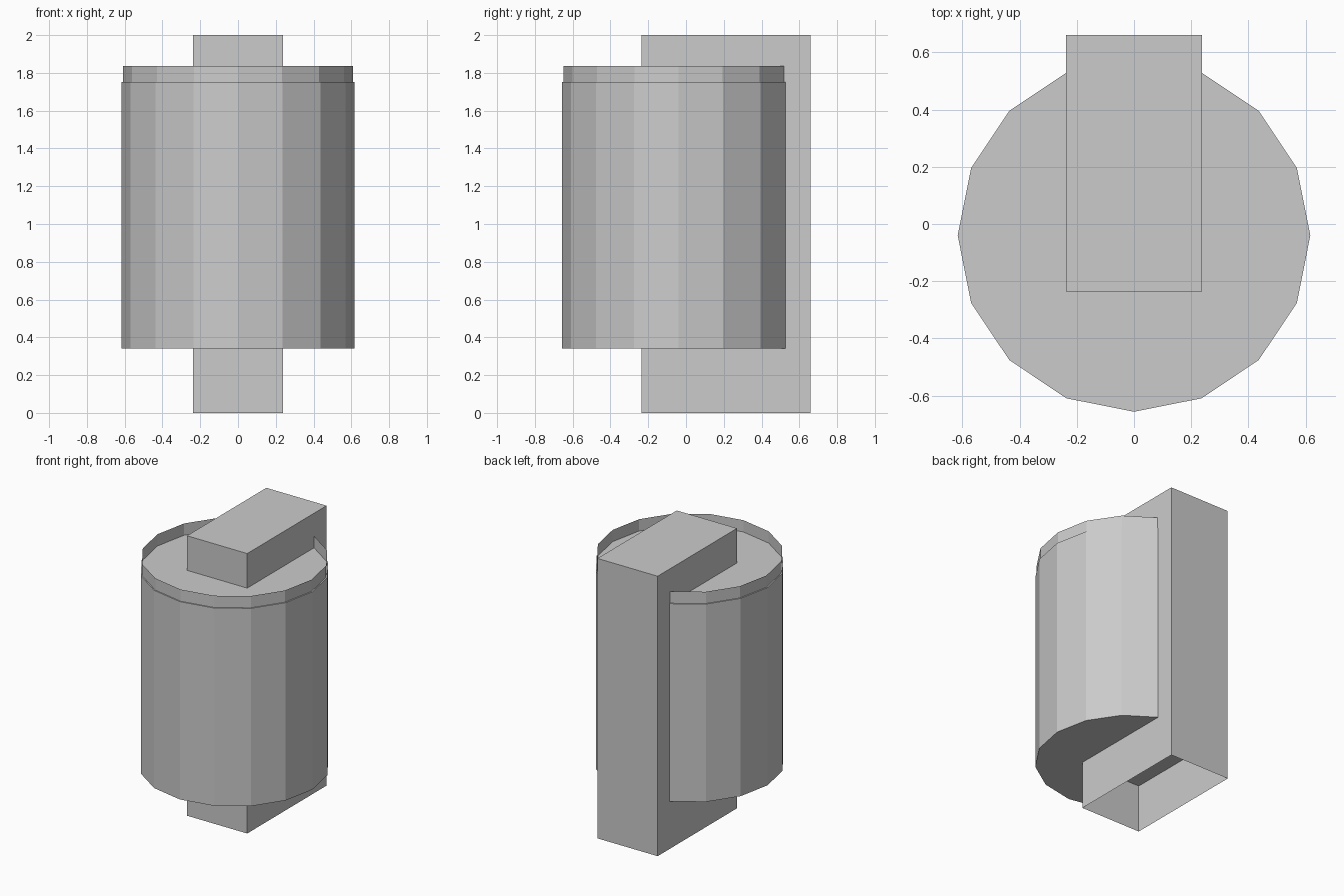
import bpy
import bmesh
from mathutils import Matrix, Vector

cube = bpy.data.objects.get("Cube")
if cube:
    bpy.data.objects.remove(cube, do_unlink=True)

grey = bpy.data.materials.new("plain grey")
grey.use_nodes = True
colour = (0.6, 0.6, 0.6, 1)
grey.diffuse_color = colour
grey.node_tree.nodes["Principled BSDF"].inputs["Base Color"].default_value = colour

SIDES = 16
CENTRE_Y = -0.04


def add_object(name, bm):
    bmesh.ops.recalc_face_normals(bm, faces=bm.faces)
    mesh = bpy.data.meshes.new(name)
    bm.to_mesh(mesh)
    bm.free()
    mesh.materials.append(grey)
    obj = bpy.data.objects.new(name, mesh)
    bpy.context.collection.objects.link(obj)
    return obj


def drum(name, radius, bottom, top, capped):
    bm = bmesh.new()
    place = Matrix.Translation((0, CENTRE_Y, (bottom + top) / 2))
    bmesh.ops.create_cone(bm, cap_ends=capped, segments=SIDES, radius1=radius,
                          radius2=radius, depth=top - bottom, matrix=place)
    return add_object(name, bm)


# Faceted drum with closed ends
drum("drum_body", 0.616, 0.34, 1.753, True)

# Thin raised lip around the recessed top
drum("top_lip", 0.608, 1.753, 1.837, False)

# Rectangular post through the drum, hollow and open underneath
low, high = Vector((-0.238, -0.236, 0)), Vector((0.238, 0.66, 2))
bm = bmesh.new()
place = Matrix.Translation((low + high) / 2) @ Matrix.Diagonal((high - low).to_4d())
bmesh.ops.create_cube(bm, size=1, matrix=place)
bm.normal_update()
underside = [f for f in bm.faces if f.normal.z < -0.5]
bmesh.ops.delete(bm, geom=underside, context="FACES_ONLY")
add_object("support_post", bm)
